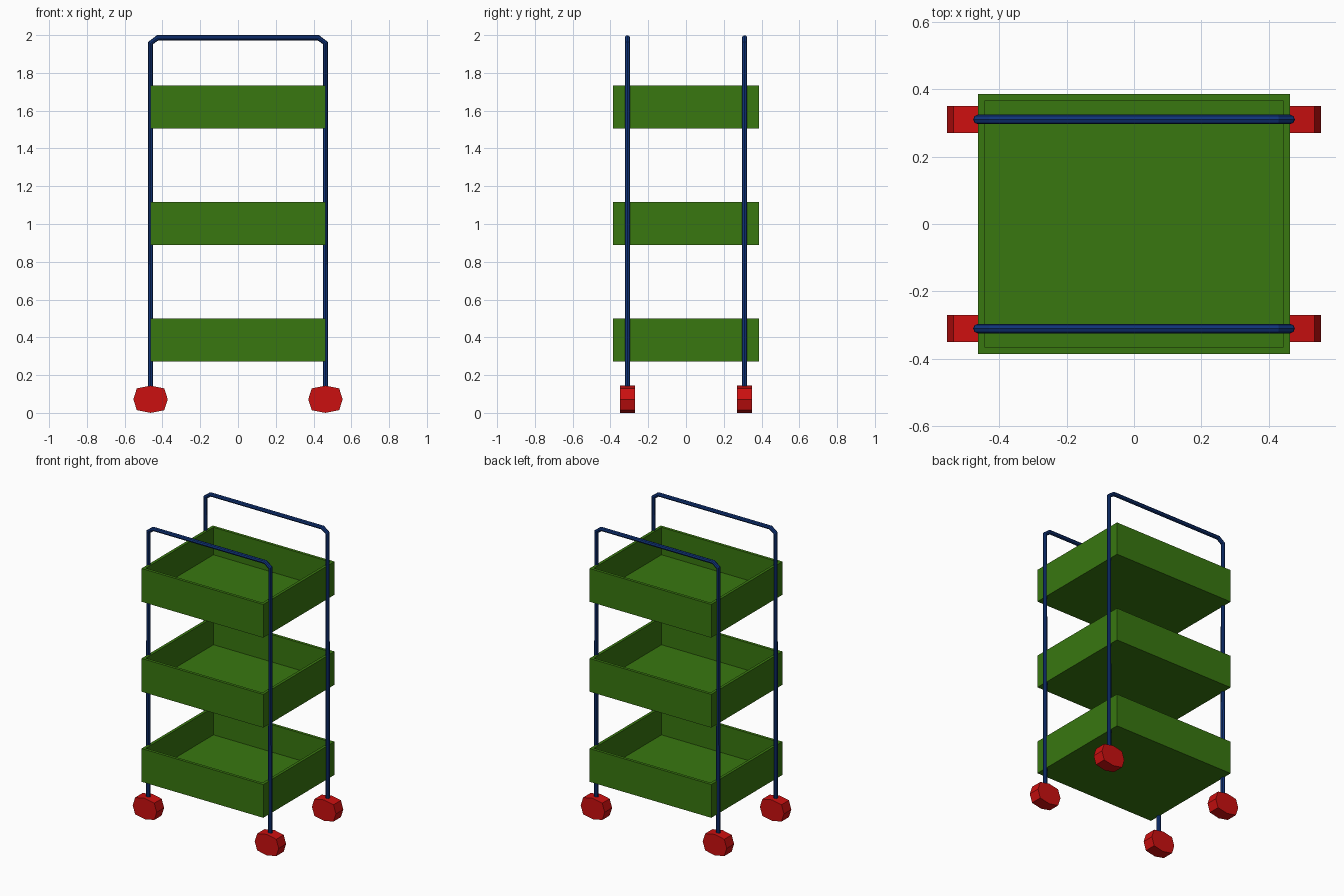
import bpy
import bmesh
from math import pi, cos, sin

cube = bpy.data.objects.get("Cube")
if cube:
    bpy.data.objects.remove(cube, do_unlink=True)


def make_material(name, rgb):
    mat = bpy.data.materials.new(name)
    mat.use_nodes = True
    mat.diffuse_color = (*rgb, 1)
    mat.node_tree.nodes["Principled BSDF"].inputs["Base Color"].default_value = (*rgb, 1)
    return mat


green = make_material("tray green", (0.04, 0.185, 0.005))
blue = make_material("frame blue", (0.005, 0.034, 0.19))
red = make_material("wheel red", (0.6, 0.005, 0.005))


def add_mesh(name, bm, mat):
    bmesh.ops.recalc_face_normals(bm, faces=bm.faces)
    mesh = bpy.data.meshes.new(name)
    bm.to_mesh(mesh)
    bm.free()
    mesh.materials.append(mat)
    obj = bpy.data.objects.new(name, mesh)
    bpy.context.collection.objects.link(obj)
    return obj


LEG_X, LEG_Y = 0.463, 0.31


# Open tray: a box whose top face is inset to a rim and pushed down to the floor
def add_tray(name, bottom):
    half_x, half_y, height, wall, floor = 0.462, 0.386, 0.228, 0.028, 0.04
    bm = bmesh.new()
    bmesh.ops.create_cube(bm, size=1)
    for v in bm.verts:
        v.co.x *= 2 * half_x
        v.co.y *= 2 * half_y
        v.co.z = bottom + (v.co.z + 0.5) * height
    top = max(bm.faces, key=lambda f: f.calc_center_median().z)
    bmesh.ops.inset_individual(bm, faces=[top], thickness=wall)
    sunk = bmesh.ops.extrude_discrete_faces(bm, faces=[top])["faces"][0]
    bmesh.ops.translate(bm, vec=(0, 0, floor - height), verts=sunk.verts)
    bmesh.ops.remove_doubles(bm, verts=bm.verts, dist=0.0001)
    add_mesh(name, bm, green)


for name, bottom in (("lower_tray", 0.271), ("middle_tray", 0.889), ("upper_tray", 1.506)):
    add_tray(name, bottom)


# Tubular hoop: two legs joined by a handle bar with clipped corners
def add_hoop(name, y):
    half = [(LEG_X, 0.08), (LEG_X, 1.958), (0.425, 1.986)]
    path = [(-x, z) for x, z in half] + [(x, z) for x, z in reversed(half)]
    curve = bpy.data.curves.new(name, "CURVE")
    curve.dimensions = "3D"
    curve.bevel_depth = 0.014
    curve.bevel_resolution = 2
    curve.use_fill_caps = True
    spline = curve.splines.new("POLY")
    spline.points.add(len(path) - 1)
    for point, (x, z) in zip(spline.points, path):
        point.co = (x, y, z, 1)
    curve.materials.append(blue)
    obj = bpy.data.objects.new(name, curve)
    bpy.context.collection.objects.link(obj)
    bpy.ops.object.select_all(action="DESELECT")
    obj.select_set(True)
    bpy.context.view_layer.objects.active = obj
    bpy.ops.object.convert(target="MESH")
    bpy.ops.object.shade_flat()


add_hoop("front_frame", -LEG_Y)
add_hoop("back_frame", LEG_Y)


# Eight-sided, slightly flattened wheel with its axle along y
def add_wheel(name, x, y):
    radius_x, radius_z, half_width = 0.091, 0.072, 0.04
    bm = bmesh.new()
    ring = []
    for i in range(8):
        angle = i * pi / 4
        bulge = 1.13 if i % 2 else 1
        ring.append(bm.verts.new((x + radius_x * bulge * cos(angle), y - half_width,
                                  radius_z * (1 + bulge * sin(angle)))))
    side = bm.faces.new(ring)
    new = bmesh.ops.extrude_face_region(bm, geom=[side], use_keep_orig=True)["geom"]
    verts = [g for g in new if isinstance(g, bmesh.types.BMVert)]
    bmesh.ops.translate(bm, vec=(0, 2 * half_width, 0), verts=verts)
    add_mesh(name, bm, red)


for end, sy in (("front", -1), ("back", 1)):
    for side, sx in (("right", -1), ("left", 1)):
        add_wheel(f"{end}_{side}_wheel", sx * LEG_X, sy * LEG_Y)
